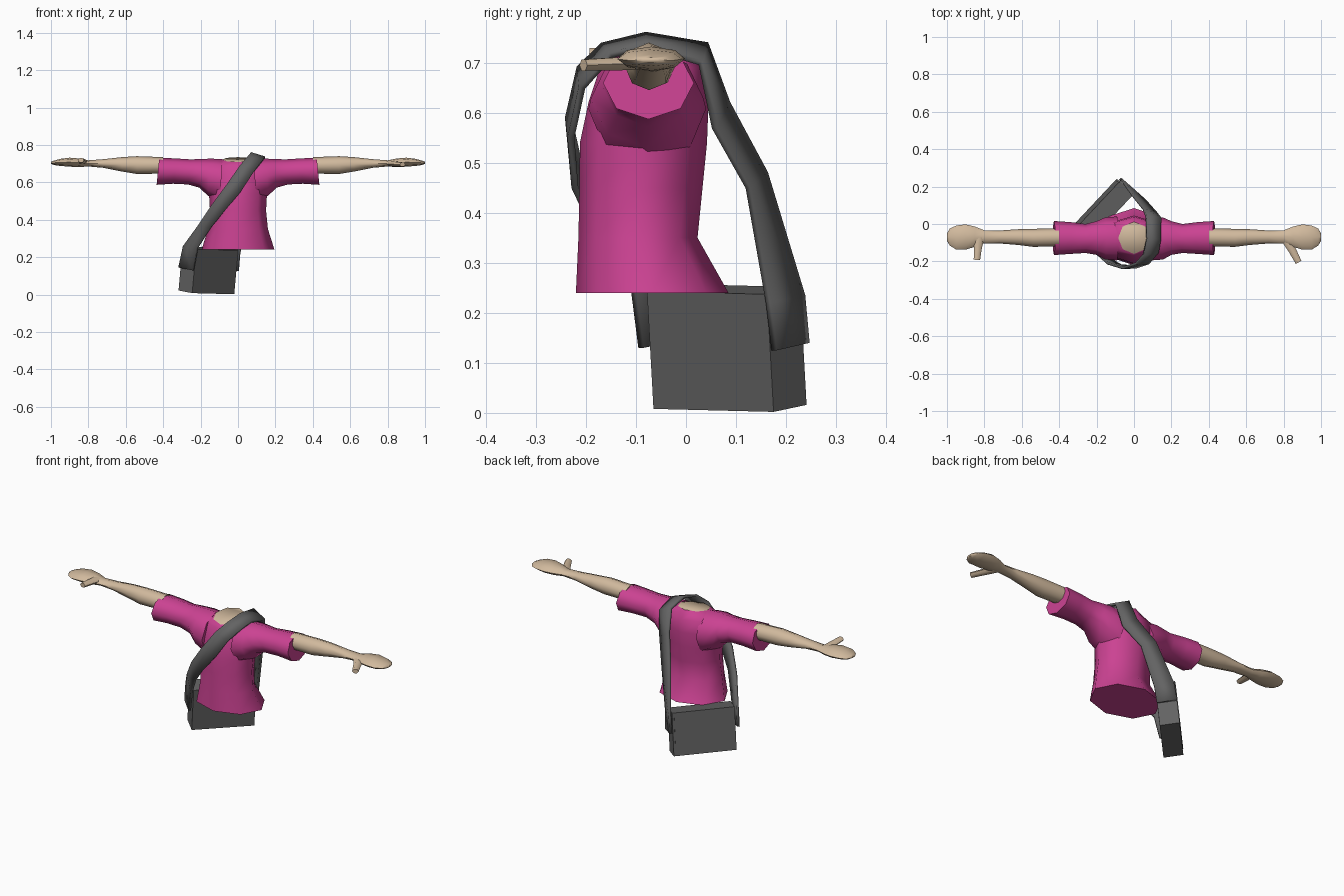
import bpy, bmesh
from math import pi, sin, cos, radians
from mathutils import Vector, Matrix

cube = bpy.data.objects.get("Cube")
if cube:
    bpy.data.objects.remove(cube)


def material(name, rgb):
    m = bpy.data.materials.new(name)
    m.use_nodes = True
    m.diffuse_color = (*rgb, 1)
    m.node_tree.nodes["Principled BSDF"].inputs["Base Color"].default_value = (*rgb, 1)
    return m


PINK = material("pink cloth", (0.60, 0.055, 0.29))
SKIN = material("skin", (0.64, 0.49, 0.34))
GREY = material("grey canvas", (0.125, 0.125, 0.125))


def finish(name, bm, mats, angle):
    """Turn a bmesh into a shaded object."""
    bmesh.ops.recalc_face_normals(bm, faces=bm.faces)
    mesh = bpy.data.meshes.new(name)
    bm.to_mesh(mesh)
    bm.free()
    obj = bpy.data.objects.new(name, mesh)
    bpy.context.collection.objects.link(obj)
    for m in mats:
        mesh.materials.append(m)
    bpy.ops.object.select_all(action='DESELECT')
    obj.select_set(True)
    bpy.context.view_layer.objects.active = obj
    bpy.ops.object.shade_smooth_by_angle(angle=radians(angle))
    return obj


def ring(centre, a, b, sides=8):
    """Polygon around a centre, spanned by half-axes a and b."""
    turns = [2 * pi * i / sides for i in range(sides)]
    return [Vector(centre) + Vector(a) * cos(t) + Vector(b) * sin(t) for t in turns]


def loft(rings, closed=True):
    """Skin a list of rings; closed rings also get end caps."""
    bm = bmesh.new()
    rows = [[bm.verts.new(p) for p in r] for r in rings]
    n = len(rows[0])
    for r, s in zip(rows, rows[1:]):
        for i in range(n if closed else n - 1):
            j = (i + 1) % n
            bm.faces.new((r[i], r[j], s[j], s[i]))
    if closed:
        bm.faces.new(rows[0])
        bm.faces.new(rows[-1])
    return bm


# Shirt body: height, half width, front y, back y, forward slope
TORSO = [
    (0.24, 0.195, -0.22, 0.085, 0),
    (0.35, 0.16, -0.215, 0.023, 0),
    (0.45, 0.15, -0.213, 0.033, 0),
    (0.54, 0.155, -0.212, 0.042, 0),
    (0.62, 0.165, -0.195, 0.045, 0),
    (0.69, 0.15, -0.172, 0.038, 0),
    (0.722, 0.085, -0.16, 0.012, 0.15),
]
body = loft([ring((0, (f + b) / 2, z), (w, 0, 0), (0, (b - f) / 2, k * (b - f) / 2))
             for z, w, f, b, k in TORSO])
body.normal_update()
# The neck opening is the topmost cap
neck = max(body.faces, key=lambda f: f.calc_center_median().z)
neck.material_index = 1
finish("shirt_body", body, [PINK, SKIN], 60)

# Limb sections: distance out, front y, back y, bottom z, top z
SLEEVE = [
    (0.09, -0.195, 0.04, 0.49, 0.725),
    (0.155, -0.19, 0.035, 0.53, 0.727),
    (0.20, -0.165, 0.015, 0.572, 0.725),
    (0.26, -0.155, 0.0, 0.589, 0.723),
    (0.34, -0.16, 0.01, 0.593, 0.728),
    (0.428, -0.166, 0.016, 0.587, 0.732),
]
ARM = [
    (0.40, -0.12, -0.022, 0.647, 0.735),
    (0.54, -0.122, -0.026, 0.645, 0.74),
    (0.62, -0.112, -0.028, 0.658, 0.735),
    (0.72, -0.104, -0.035, 0.678, 0.724),
    (0.80, -0.103, -0.034, 0.685, 0.718),
    (0.85, -0.122, -0.014, 0.682, 0.728),
    (0.90, -0.137, -0.002, 0.684, 0.732),
    (0.95, -0.137, -0.008, 0.688, 0.726),
    (0.985, -0.115, -0.025, 0.693, 0.716),
    (1.0, -0.09, -0.05, 0.70, 0.71),
]


def limb(sections, side, lean=0.0):
    return loft([ring((side * x, (f + b) / 2, (lo + hi) / 2),
                      (0, (b - f) / 2, 0), (-side * lean, 0, (hi - lo) / 2))
                 for x, f, b, lo, hi in sections])


# Thumb root and tip for each hand
THUMBS = {
    "left": ((0.81, -0.07, 0.70), (0.88, -0.205, 0.695)),
    "right": ((-0.83, -0.07, 0.71), (-0.84, -0.192, 0.718)),
}
for label, side in (("left", 1), ("right", -1)):
    finish(label + "_sleeve", limb(SLEEVE, side, 0.007), [PINK], 60)
    finish(label + "_arm", limb(ARM, side), [SKIN], 60)
    root, tip = (Vector(p) for p in THUMBS[label])
    across = (tip - root).cross(Vector((0, 0, 1))).normalized()
    thumb = [ring(root.lerp(tip, t), across * w, (0, 0, h), 6)
             for t, w, h in ((0, 0.03, 0.014), (0.5, 0.021, 0.015), (1, 0.017, 0.013))]
    finish(label + "_thumb", loft(thumb), [SKIN], 60)

# Bag: a box tilted and turned behind the right hip
corner = Vector((-0.245, -0.065, 0.008))
length = Vector((0.225, 0.24, -0.006))
depth = Vector((-0.073, 0.066, 0.014))
height = Vector((0.021, -0.013, 0.235))
frame = Matrix((length, depth, height)).transposed().to_4x4()
frame.translation = corner + (length + depth + height) / 2
bag = bmesh.new()
bmesh.ops.create_cube(bag, size=1, matrix=frame)
finish("bag", bag, [GREY], 30)

# Flap: a thin plate over the outer face of the bag
flap = bmesh.new()
bmesh.ops.create_cube(flap, size=1, matrix=frame @ Matrix.Translation((0, 0.5, 0.06))
                      @ Matrix.Diagonal((0.94, 0.06, 0.88, 1)))
finish("bag_flap", flap, [GREY], 30)

# Strap: pairs of edge points from the bag's front end over the shoulder to its back end
STRAP = [
    ((-0.24, -0.09, 0.13), (-0.315, -0.02, 0.145)),
    ((-0.217, -0.105, 0.25), (-0.29, -0.045, 0.26)),
    ((-0.143, -0.18, 0.36), (-0.212, -0.145, 0.37)),
    ((-0.07, -0.222, 0.45), (-0.14, -0.21, 0.48)),
    ((0.015, -0.23, 0.55), (-0.06, -0.235, 0.59)),
    ((0.08, -0.208, 0.65), (0.01, -0.212, 0.69)),
    ((0.13, -0.15, 0.715), (0.05, -0.165, 0.735)),
    ((0.143, -0.08, 0.732), (0.068, -0.08, 0.755)),
    ((0.143, 0.03, 0.70), (0.065, 0.04, 0.736)),
    ((0.12, 0.058, 0.57), (0.05, 0.082, 0.62)),
    ((0.06, 0.125, 0.45), (-0.01, 0.158, 0.48)),
    ((0.008, 0.165, 0.22), (-0.062, 0.233, 0.235)),
    ((0, 0.176, 0.125), (-0.075, 0.242, 0.14)),
]
strap = finish("strap", loft([[Vector(p) for p in pair] for pair in STRAP], False), [GREY], 40)
solid = strap.modifiers.new("thickness", 'SOLIDIFY')
solid.thickness = 0.014
solid.offset = 0
